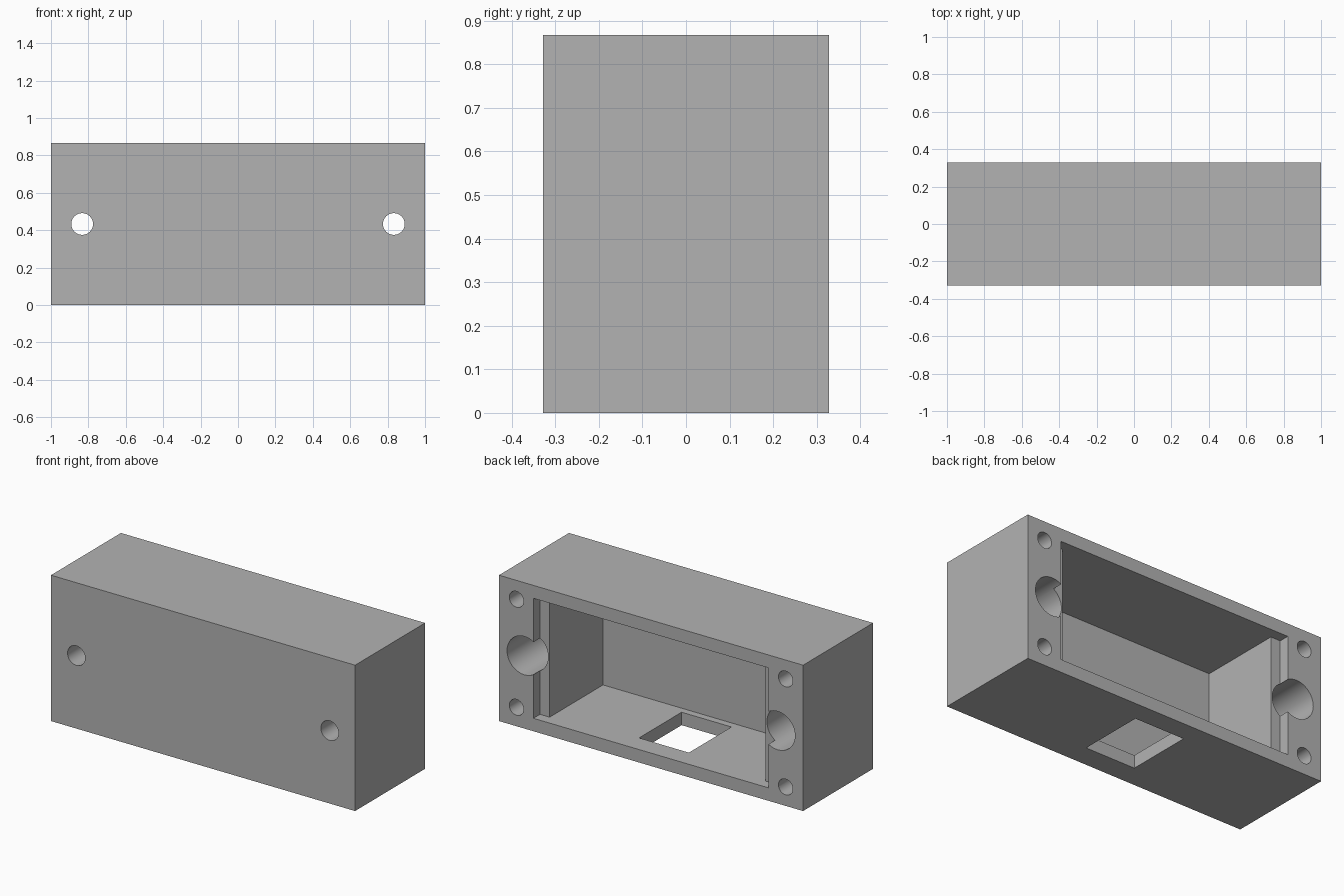
import bpy, bmesh, math
from mathutils import Matrix, Vector

if "Cube" in bpy.data.objects:
    bpy.data.objects.remove(bpy.data.objects["Cube"], do_unlink=True)

WIDTH, DEPTH, HEIGHT = 2.0, 0.657, 0.867
BACK = DEPTH / 2
MID = HEIGHT / 2
OVER = 0.05          # how far cutters reach past the surface

grey = bpy.data.materials.new("plain grey")
grey.use_nodes = True
colour = (0.45, 0.45, 0.45, 1)
grey.diffuse_color = colour
grey.node_tree.nodes["Principled BSDF"].inputs["Base Color"].default_value = colour


def add_object(name, bm):
    bmesh.ops.recalc_face_normals(bm, faces=bm.faces)
    mesh = bpy.data.meshes.new(name)
    bm.to_mesh(mesh)
    bm.free()
    mesh.materials.append(grey)
    obj = bpy.data.objects.new(name, mesh)
    bpy.context.collection.objects.link(obj)
    return obj


def prism(name, outline, z0, z1):
    """Extrude an xy outline from z0 up to z1."""
    bm = bmesh.new()
    face = bm.faces.new([bm.verts.new((x, y, z0)) for x, y in outline])
    geom = bmesh.ops.extrude_face_region(bm, geom=[face])["geom"]
    verts = [g for g in geom if isinstance(g, bmesh.types.BMVert)]
    bmesh.ops.translate(bm, verts=verts, vec=Vector((0, 0, z1 - z0)))
    return add_object(name, bm)


def block(name, x, y0, y1, z0, z1):
    return prism(name, [(-x, y0), (x, y0), (x, y1), (-x, y1)], z0, z1)


def bore(name, x, z, radius, y0, y1):
    """Cylinder along y."""
    bm = bmesh.new()
    place = Matrix.Translation((x, (y0 + y1) / 2, z)) @ Matrix.Rotation(math.pi / 2, 4, "X")
    bmesh.ops.create_cone(bm, cap_ends=True, segments=48, radius1=radius,
                          radius2=radius, depth=y1 - y0, matrix=place)
    return add_object(name, bm)


# Solid housing
housing = block("housing", WIDTH / 2, -BACK, BACK, 0, HEIGHT)

# Main pocket, with a wider shallow ledge at each end of the opening
ledge, wall, floor, step = 0.773, 0.71, -0.235, 0.267
half = [(wall, floor), (wall, step), (ledge, step), (ledge, BACK + OVER)]
outline = half + [(-x, y) for x, y in reversed(half)]
cutters = [prism("pocket_cutter", outline, 0.077, HEIGHT - 0.077)]

# Rectangular window through the bottom wall
cutters.append(block("window_cutter", 0.164, -0.193, 0.207, -OVER, 0.077 + OVER))

# Mounting holes with counterbores, and blind corner screw holes
for side in (-1, 1):
    cutters.append(bore("counterbore_cutter", side * 0.833, MID, 0.114, -0.12, BACK + OVER))
    cutters.append(bore("mounting_hole_cutter", side * 0.833, MID, 0.058, -BACK - OVER, 0))
    for up in (-1, 1):
        cutters.append(bore("screw_hole_cutter", side * 0.885, MID + up * 0.321,
                            0.047, 0.0, BACK + OVER))

bpy.ops.object.select_all(action="DESELECT")
housing.select_set(True)
bpy.context.view_layer.objects.active = housing
for cutter in cutters:
    cut = housing.modifiers.new("cut", "BOOLEAN")
    cut.operation = "DIFFERENCE"
    cut.solver = "EXACT"
    cut.object = cutter
    bpy.ops.object.modifier_apply(modifier=cut.name)
    bpy.data.objects.remove(cutter, do_unlink=True)

bpy.ops.object.shade_smooth_by_angle(angle=math.radians(30))
